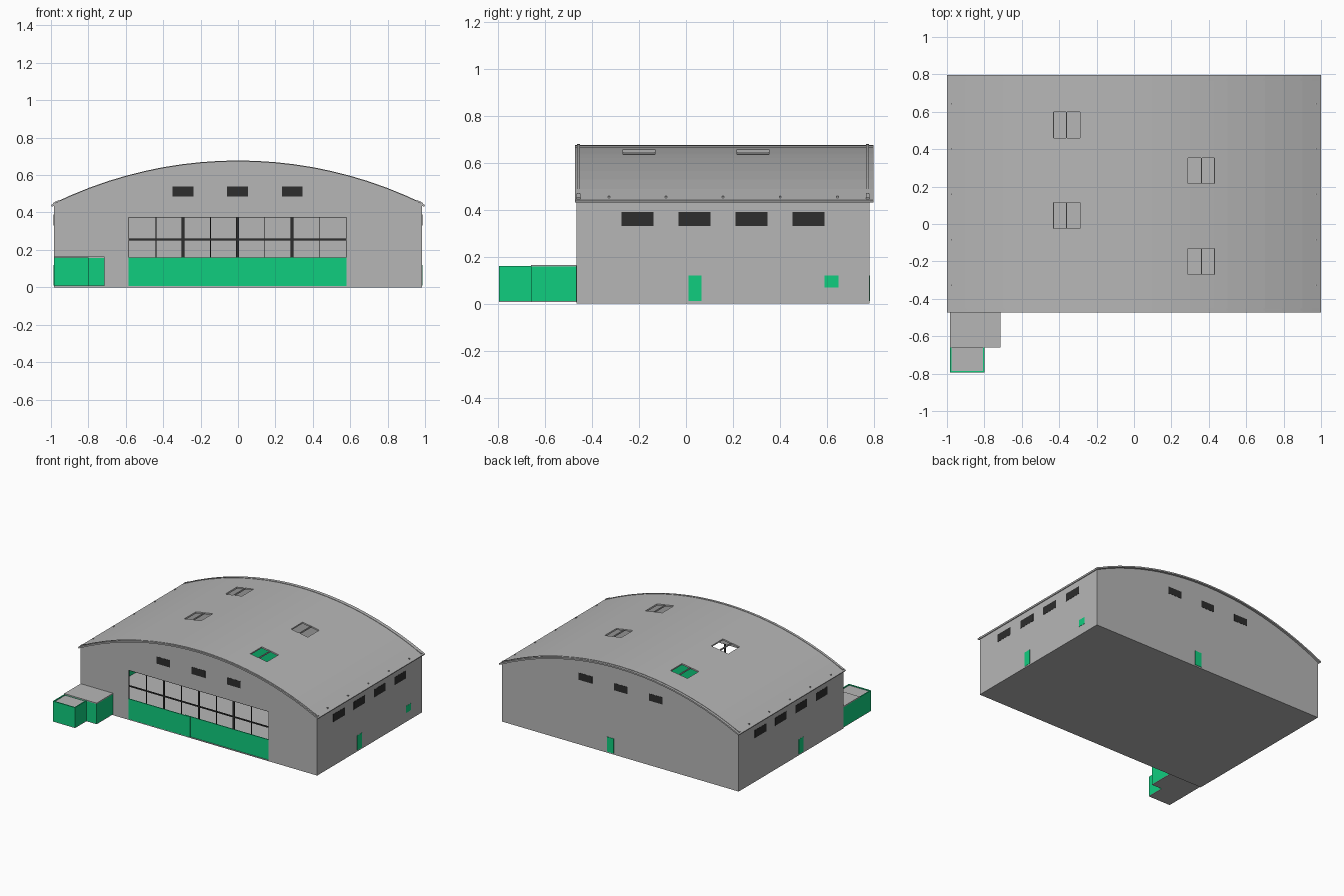
import bpy, bmesh, math

cube = bpy.data.objects.get("Cube")
if cube:
    bpy.data.objects.remove(cube, do_unlink=True)


def material(name, rgb):
    m = bpy.data.materials.new(name)
    m.use_nodes = True
    m.diffuse_color = (*rgb, 1)
    m.node_tree.nodes["Principled BSDF"].inputs["Base Color"].default_value = (*rgb, 1)
    return m


GREY = material("concrete_grey", (0.47, 0.47, 0.47))
GREEN = material("door_green", (0.005, 0.61, 0.21))
DARK = material("window_dark", (0.026, 0.026, 0.026))

X, Y0, Y1, T = 0.985, -0.465, 0.78, 0.006      # hall half width, ends, wall thickness
TOP, RADIUS = 0.675, 2.245                     # roof crown and curvature


def arc(x):
    return TOP - RADIUS + math.sqrt(RADIUS * RADIUS - x * x)


def finish(name, bm, mat):
    bmesh.ops.recalc_face_normals(bm, faces=bm.faces)
    mesh = bpy.data.meshes.new(name)
    bm.to_mesh(mesh)
    bm.free()
    mesh.materials.append(mat)
    obj = bpy.data.objects.new(name, mesh)
    bpy.context.collection.objects.link(obj)
    return obj


def box(name, xr, yr, zr, mat):
    bm = bmesh.new()
    bmesh.ops.create_cube(bm, size=1)
    for v in bm.verts:
        v.co = [r[0] if c < 0 else r[1] for c, r in zip(v.co, (xr, yr, zr))]
    return finish(name, bm, mat)


def prism(name, profile, y0, y1, mat):
    bm = bmesh.new()
    face = bm.faces.new([bm.verts.new((x, y0, z)) for x, z in profile])
    new = bmesh.ops.extrude_face_region(bm, geom=[face])["geom"]
    for v in new:
        if isinstance(v, bmesh.types.BMVert):
            v.co.y = y1
    return finish(name, bm, mat)


def arch(half, drop, steps=20):
    xs = [half * (2 * i / steps - 1) for i in range(steps + 1)]
    return [(x, arc(x) - drop) for x in xs]


# Floor and walls, with the front gable notched for the gate
L, R, GATE = -0.585, 0.58, 0.375
box("floor", (-X, X), (Y0, Y1), (0, 0.006), GREY)
crown = arch(X, 0.006)
prism("back_wall", [(-X, 0)] + crown + [(X, 0)], Y1 - T, Y1, GREY)
notch = [(X, 0), (R, 0), (R, GATE), (L, GATE), (L, 0)]
prism("front_wall", [(-X, 0)] + crown + notch, Y0, Y0 + T, GREY)
for s, side in ((-1, "right"), (1, "left")):
    xr = sorted((s * X, s * (X - T)))
    box(side + "_wall", xr, (Y0, Y1), (0, arc(X) - 0.006), GREY)

# Painted green band around the inside
BAND = (0.006, 0.16)
for s, side in ((-1, "right"), (1, "left")):
    xr = sorted((s * (X - T), s * (X - T - 0.003)))
    box(side + "_inner_band", xr, (Y0 + T, Y1 - T), BAND, GREEN)
box("back_inner_band", (-X + T, X - T), (Y1 - T - 0.003, Y1 - T), BAND, GREEN)
for name, xr in (("right", (-X + T, L)), ("left", (R, X - T))):
    box("front_inner_band_" + name, xr, (Y0 + T, Y0 + T + 0.003), BAND, GREEN)

# Curved roof sheet with four open skylights
SKYLIGHTS = [(0.36, -0.2), (0.36, 0.285), (-0.36, 0.045), (-0.36, 0.53)]
HX, HY = 0.07, 0.069
xs = sorted({round(i / 10, 3) for i in range(-10, 11)} |
            {round(s * 0.36 + d, 3) for s in (-1, 1) for d in (-HX, HX)})
ys = sorted([-0.473, 0.797] + [y + d for _, y in SKYLIGHTS for d in (-HY, HY)])
bm = bmesh.new()
grid = [[bm.verts.new((x, y, arc(x))) for y in ys] for x in xs]
for i in range(len(xs) - 1):
    for j in range(len(ys) - 1):
        cx, cy = (xs[i] + xs[i + 1]) / 2, (ys[j] + ys[j + 1]) / 2
        if not any(abs(cx - x) < HX and abs(cy - y) < HY for x, y in SKYLIGHTS):
            bm.faces.new((grid[i][j], grid[i + 1][j], grid[i + 1][j + 1], grid[i][j + 1]))
roof = finish("roof", bm, GREY)
solid = roof.modifiers.new("thickness", "SOLIDIFY")
solid.thickness, solid.offset = 0.011, -1
for k, (x, y) in enumerate(SKYLIGHTS):
    box(f"skylight_bar_{k}", (x - 0.003, x + 0.003), (y - HY, y + HY),
        (arc(x) - 0.01, arc(x)), GREY)

# Roof edge ribs, end brackets and eave bolts
for y, end in ((-0.457, "front"), (0.773, "back")):
    top, low = arch(0.99, -0.003), arch(0.99, 0.006)
    prism(end + "_roof_rib", top + low[::-1], y - 0.006, y + 0.006, GREY)
    for s in (-1, 1):
        ends = (s * 0.955, s * 0.99)
        outline = [(x, arc(x) + 0.006) for x in ends] + [(x, arc(x)) for x in ends[::-1]]
        prism(end + "_rib_bracket", outline, y - 0.008, y + 0.008, GREY)
for s in (-1, 1):
    for k in range(5):
        x, y = s * 0.975, -0.328 + 0.243 * k
        box("eave_bolt", (x - 0.004, x + 0.004), (y - 0.004, y + 0.004),
            (arc(x) - 0.004, arc(x) + 0.006), GREY)

# High windows on all four walls
P = 0.0015
for k, x in enumerate((-0.295, -0.003, 0.29)):
    for y, end in ((Y0, "front"), (Y1 - T, "back")):
        box(f"{end}_window_{k}", (x - 0.056, x + 0.056), (y - P, y + T + P),
            (0.486, 0.539), DARK)


def side_plate(name, s, yr, zr, mat):
    box(name, sorted((s * (X + P), s * (X - T - P))), yr, zr, mat)


for s, side in ((-1, "right"), (1, "left")):
    for k in range(4):
        y = -0.207 + 0.243 * k
        side_plate(f"{side}_window_{k}", s, (y - 0.068, y + 0.068), (0.33, 0.389), DARK)
    side_plate(side + "_door", s, (0.01, 0.066), (0.01, 0.12), GREEN)
side_plate("left_hatch", 1, (0.59, 0.648), (0.068, 0.12), GREEN)
box("back_door", (0.055, 0.11), (Y1 - T - P, Y1 + 0.003), (0.01, 0.12), GREEN)

# Sliding gate leaves and the open glazing grid above them
box("gate_leaf_right", (L, -0.07), (Y0 - 0.003, Y0 + 0.003), (0.008, 0.16), GREEN)
box("gate_leaf_left", (-0.12, R), (Y0 + 0.003, Y0 + 0.009), (0.008, 0.16), GREEN)
bars = (Y0, Y0 + T)
for k in range(9):
    x = L + (R - L) * k / 8
    w = 0.007 if k in (2, 4, 6) else 0.0025
    if k in (0, 8):
        w = 0.0015
    box(f"glazing_post_{k}", (x - w, x + w), bars, (0.16, GATE), DARK)
box("glazing_rail", (L, R), bars, (0.25, 0.26), DARK)
box("glazing_head", (L, R), bars, (GATE - 0.003, GATE), DARK)

# Front annex: a taller block and a small porch with a rim around its roof
box("annex_walls", (-X, -0.715), (-0.66, Y0), (0.01, 0.158), GREEN)
box("annex_roof", (-X, -0.715), (-0.66, Y0), (0.158, 0.165), GREY)
box("annex_base", (-X, -0.715), (-0.66, Y0), (0.006, 0.01), GREY)
px, py, rim = (-X, -0.8), (-0.795, -0.66), 0.008
box("porch_walls", px, py, (0.01, 0.152), GREEN)
box("porch_base", px, py, (0.006, 0.01), GREY)
box("porch_roof", (px[0] + rim, px[1] - rim), (py[0] + rim, py[1]), (0.152, 0.154), GREY)
box("porch_rim_front", px, (py[0], py[0] + rim), (0.152, 0.16), GREEN)
for name, xr in (("right", (px[0], px[0] + rim)), ("left", (px[1] - rim, px[1]))):
    box("porch_rim_" + name, xr, (py[0] + rim, py[1]), (0.152, 0.16), GREEN)
